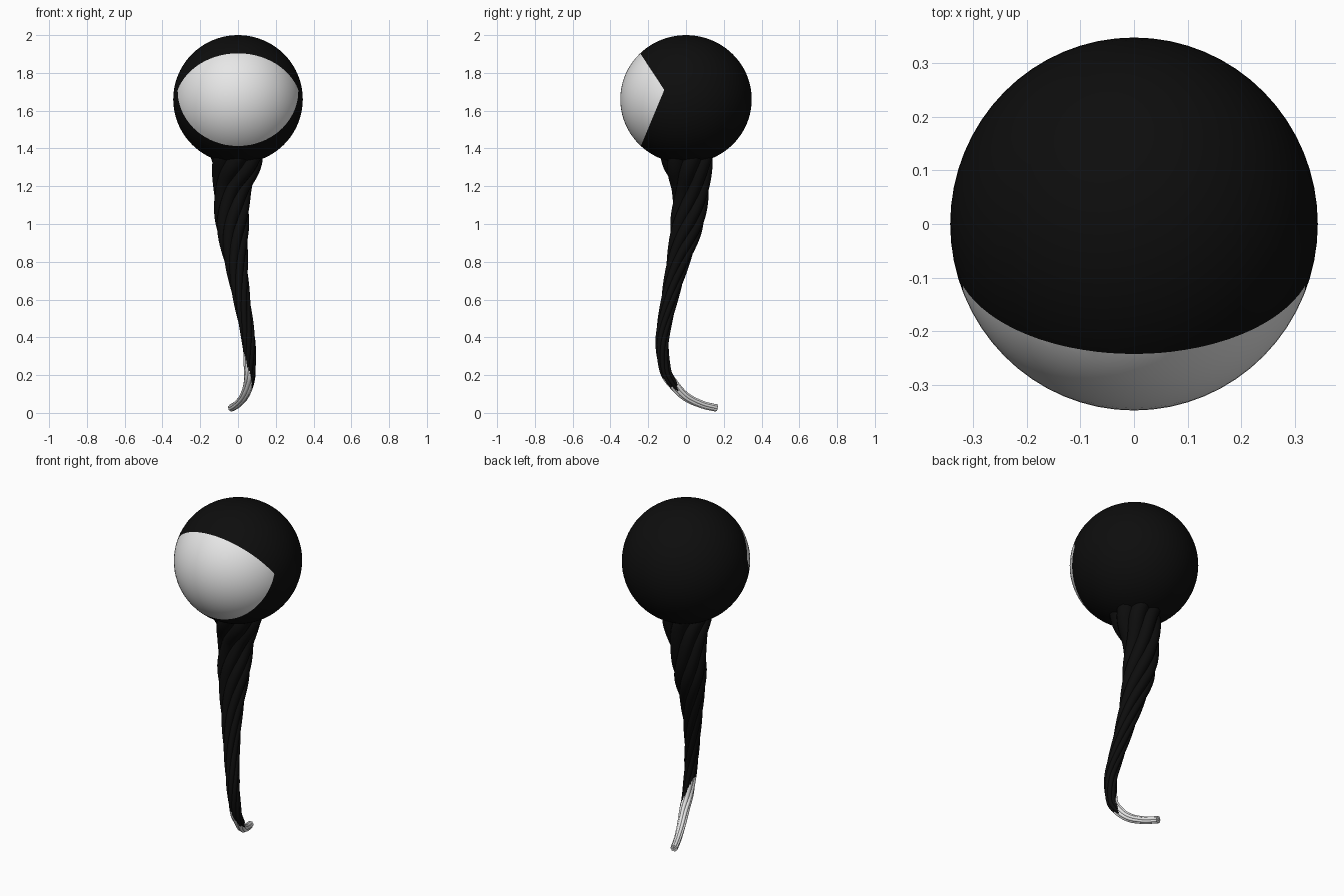
import bpy, bmesh, math
from mathutils import Vector

if "Cube" in bpy.data.objects:
    bpy.data.objects.remove(bpy.data.objects["Cube"])


def material(name, value):
    m = bpy.data.materials.new(name)
    m.diffuse_color = (value, value, value, 1)
    m.use_nodes = True
    m.node_tree.nodes["Principled BSDF"].inputs["Base Color"].default_value = m.diffuse_color
    return m


black = material("black", 0.004)
white = material("white", 0.8)


def finish(bm, name):
    bmesh.ops.recalc_face_normals(bm, faces=bm.faces)
    me = bpy.data.meshes.new(name)
    bm.to_mesh(me)
    bm.free()
    me.materials.append(black)
    me.materials.append(white)
    ob = bpy.data.objects.new(name, me)
    bpy.context.collection.objects.link(ob)
    bpy.context.view_layer.objects.active = ob
    ob.select_set(True)
    bpy.ops.object.shade_smooth_by_angle(angle=math.radians(50))
    ob.select_set(False)
    return ob


# Head: sphere cut by two planes that bound the white face
bm = bmesh.new()
bmesh.ops.create_uvsphere(bm, u_segments=64, v_segments=40, radius=1)
for v in bm.verts:
    v.co = Vector((v.co.x * 0.343, v.co.y * 0.348, v.co.z * 0.34 + 1.66))
corner = Vector((0, -0.115, 1.71))
normals = [Vector((0, 1, 0.658)), Vector((0, 1, -0.417))]
for n in normals:
    bmesh.ops.bisect_plane(bm, geom=bm.verts[:] + bm.edges[:] + bm.faces[:],
                           plane_co=corner, plane_no=n, dist=1e-5)
for f in bm.faces:
    c = f.calc_center_median() - corner
    f.material_index = int(all(c.dot(n) < 0 for n in normals))
finish(bm, "head")

# Tail path: x, y, z, radius
path = [(0.0, 0.0, 1.44, 0.15), (-0.01, 0.01, 1.33, 0.138), (-0.03, 0.025, 1.18, 0.102),
        (-0.03, 0.005, 1.0, 0.09), (-0.01, -0.042, 0.8, 0.063), (0.02, -0.088, 0.6, 0.046),
        (0.055, -0.125, 0.39, 0.037), (0.063, -0.11, 0.23, 0.032), (0.055, -0.065, 0.15, 0.028),
        (0.03, 0.0, 0.085, 0.024), (-0.005, 0.085, 0.045, 0.021), (-0.035, 0.162, 0.026, 0.02)]
path = [Vector(p) for p in path]


def sample(t):
    # Smooth curve through the path points
    i = min(int(t), len(path) - 2)
    u = t - i
    p1, p2 = path[i], path[i + 1]
    p0 = path[i - 1] if i else 2 * p1 - p2
    p3 = path[i + 2] if i + 2 < len(path) else 2 * p2 - p1
    return 0.5 * (2 * p1 + (p2 - p0) * u + (2 * p0 - 5 * p1 + 4 * p2 - p3) * u * u
                  + (3 * p1 - p0 - 3 * p2 + p3) * u ** 3)


STEPS, STRANDS, SIDES = 88, 7, 14
samples = [sample(k * (len(path) - 1) / STEPS) for k in range(STEPS + 1)]
frames = []
for k, s in enumerate(samples):
    t = (samples[min(k + 1, STEPS)] - samples[max(k - 1, 0)]).to_3d().normalized()
    ex = Vector((1, 0, 0))
    ex = (ex - t * ex.dot(t)).normalized()
    frames.append((s.to_3d(), s.w, ex, ex.cross(t)))

# Tail: twisted bundle of tapering strands, white towards the tip
bm = bmesh.new()
for j in range(STRANDS):
    rings = []
    for c, r, ex, ey in frames:
        a = math.tau * j / STRANDS + 5.5 * c.z
        mid = c + (ex * math.cos(a) + ey * math.sin(a)) * r * 0.62
        rings.append([bm.verts.new(mid + (ex * math.cos(b) + ey * math.sin(b)) * r * 0.38)
                      for b in (math.tau * i / SIDES for i in range(SIDES))])
    for k in range(STEPS):
        c, r, ex, ey = frames[k]
        for i in range(SIDES):
            n = (i + 1) % SIDES
            f = bm.faces.new((rings[k][i], rings[k][n], rings[k + 1][n], rings[k + 1][i]))
            off = (f.calc_center_median() - c).dot(ex)
            f.material_index = int(c.z < 0.22 - 3.5 * off)
    bm.faces.new(rings[0])
    bm.faces.new(rings[-1]).material_index = 1
finish(bm, "twisted_tail")
